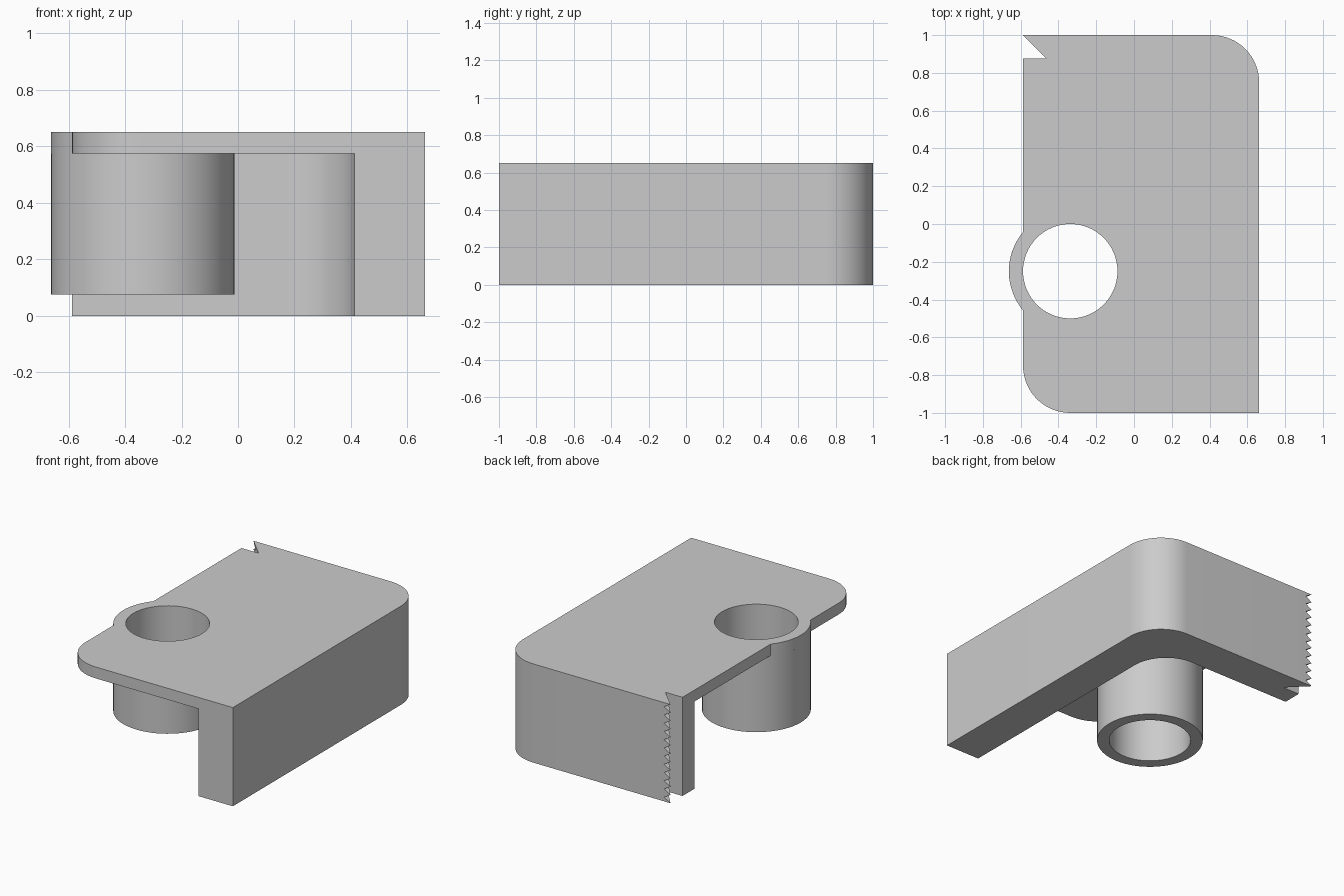
import bpy
import bmesh
from math import cos, sin, pi, radians, acos, degrees

cube = bpy.data.objects.get("Cube")
if cube:
    bpy.data.objects.remove(cube, do_unlink=True)

# Main dimensions
LEFT, RIGHT, BACK, FRONT = -0.5875, 0.6625, 1.0, -1.0
TOP, LID_BASE = 0.65, 0.575
WALL = 0.25                      # wall thickness and corner radius
TUBE_X, TUBE_Y = -0.3375, -0.25
BORE, TUBE_R, TUBE_BASE = 0.25, 0.325, 0.075
NOTCH = 0.125
TEETH, TOOTH_DEPTH = 12, 0.047

grey = bpy.data.materials.new("plain grey")
grey.use_nodes = True
grey.diffuse_color = (0.6, 0.6, 0.6, 1)
grey.node_tree.nodes["Principled BSDF"].inputs["Base Color"].default_value = (0.6, 0.6, 0.6, 1)


def arc(cx, cy, r, start, end, steps=16):
    angles = [radians(start + (end - start) * i / steps) for i in range(steps + 1)]
    return [(cx + r * cos(a), cy + r * sin(a)) for a in angles]


def finish(name, bm):
    bmesh.ops.recalc_face_normals(bm, faces=bm.faces)
    mesh = bpy.data.meshes.new(name)
    bm.to_mesh(mesh)
    bm.free()
    mesh.materials.append(grey)
    obj = bpy.data.objects.new(name, mesh)
    bpy.context.collection.objects.link(obj)
    return obj


def prism(name, outline, low, high, along_y=False):
    """Extrude an outline upward, or an x-z outline along y."""
    bm = bmesh.new()
    place = (lambda u, v: (u, low, v)) if along_y else (lambda u, v: (u, v, low))
    face = bm.faces.new([bm.verts.new(place(u, v)) for u, v in outline])
    moved = bmesh.ops.extrude_face_region(bm, geom=[face])["geom"]
    shift = (0, high - low, 0) if along_y else (0, 0, high - low)
    bmesh.ops.translate(bm, vec=shift, verts=[e for e in moved if isinstance(e, bmesh.types.BMVert)])
    return finish(name, bm)


def select_only(obj):
    bpy.ops.object.select_all(action="DESELECT")
    obj.select_set(True)
    bpy.context.view_layer.objects.active = obj


def cut(obj, cutter):
    cutter.hide_render = True
    mod = obj.modifiers.new("cut", "BOOLEAN")
    mod.operation = "DIFFERENCE"
    mod.solver = "EXACT"
    mod.object = cutter
    select_only(obj)
    bpy.ops.object.modifier_apply(modifier=mod.name)


# Shared outlines: rounded back corner and the undercut blade at the wall's end
back_corner = arc(RIGHT - WALL, BACK - WALL, WALL, 0, 90)
blade = [(LEFT, BACK), (LEFT + NOTCH, BACK - NOTCH), (LEFT, BACK - NOTCH)]

# Lid, with a bulge where the tube passes its edge
half = degrees(acos((TUBE_X - LEFT) / TUBE_R))
lid = prism("lid",
            arc(LEFT + WALL, FRONT + WALL, WALL, 180, 270) + [(RIGHT, FRONT)]
            + back_corner + blade
            + arc(TUBE_X, TUBE_Y, TUBE_R, 180 - half, 180 + half),
            LID_BASE, TOP)

# L-shaped wall along the side and the back
inner = RIGHT - WALL
wall = prism("wall",
             [(RIGHT, FRONT)] + back_corner + blade + [(LEFT, BACK - WALL)]
             + arc(inner - WALL, BACK - 2 * WALL, WALL, 90, 0) + [(inner, FRONT)],
             0, LID_BASE)

# Tube hanging from the lid, open at both ends
bm = bmesh.new()
count = 64
rings = []
for radius, z in ((TUBE_R, TUBE_BASE), (TUBE_R, LID_BASE), (BORE, LID_BASE), (BORE, TUBE_BASE)):
    rings.append([bm.verts.new((x, y, z))
                  for x, y in arc(TUBE_X, TUBE_Y, radius, 0, 360, count)[:-1]])
for k in range(4):
    a, b = rings[k], rings[(k + 1) % 4]
    for i in range(count):
        j = (i + 1) % count
        bm.faces.new((a[i], a[j], b[j], b[i]))
tube = finish("tube", bm)

# Bore through the lid
bore = prism("bore_cutter", arc(TUBE_X, TUBE_Y, BORE, 0, 360, count)[:-1], 0.4, 0.8)
cut(lid, bore)

# Serrated edge of the blade
pitch = TOP / TEETH
tip = LEFT + 0.001
zigzag = [(LEFT - 0.1, -0.05), (tip, -0.05)]
for i in range(TEETH):
    zigzag += [(tip, i * pitch), (LEFT + TOOTH_DEPTH, (i + 0.5) * pitch)]
zigzag += [(tip, TOP), (tip, TOP + 0.05), (LEFT - 0.1, TOP + 0.05)]
teeth = prism("teeth_cutter", zigzag, BACK - NOTCH + 0.005, BACK + 0.1, along_y=True)
cut(lid, teeth)
cut(wall, teeth)

for helper in (bore, teeth):
    bpy.data.objects.remove(helper, do_unlink=True)

for part in (lid, wall, tube):
    select_only(part)
    bpy.ops.object.shade_smooth_by_angle(angle=radians(30))
